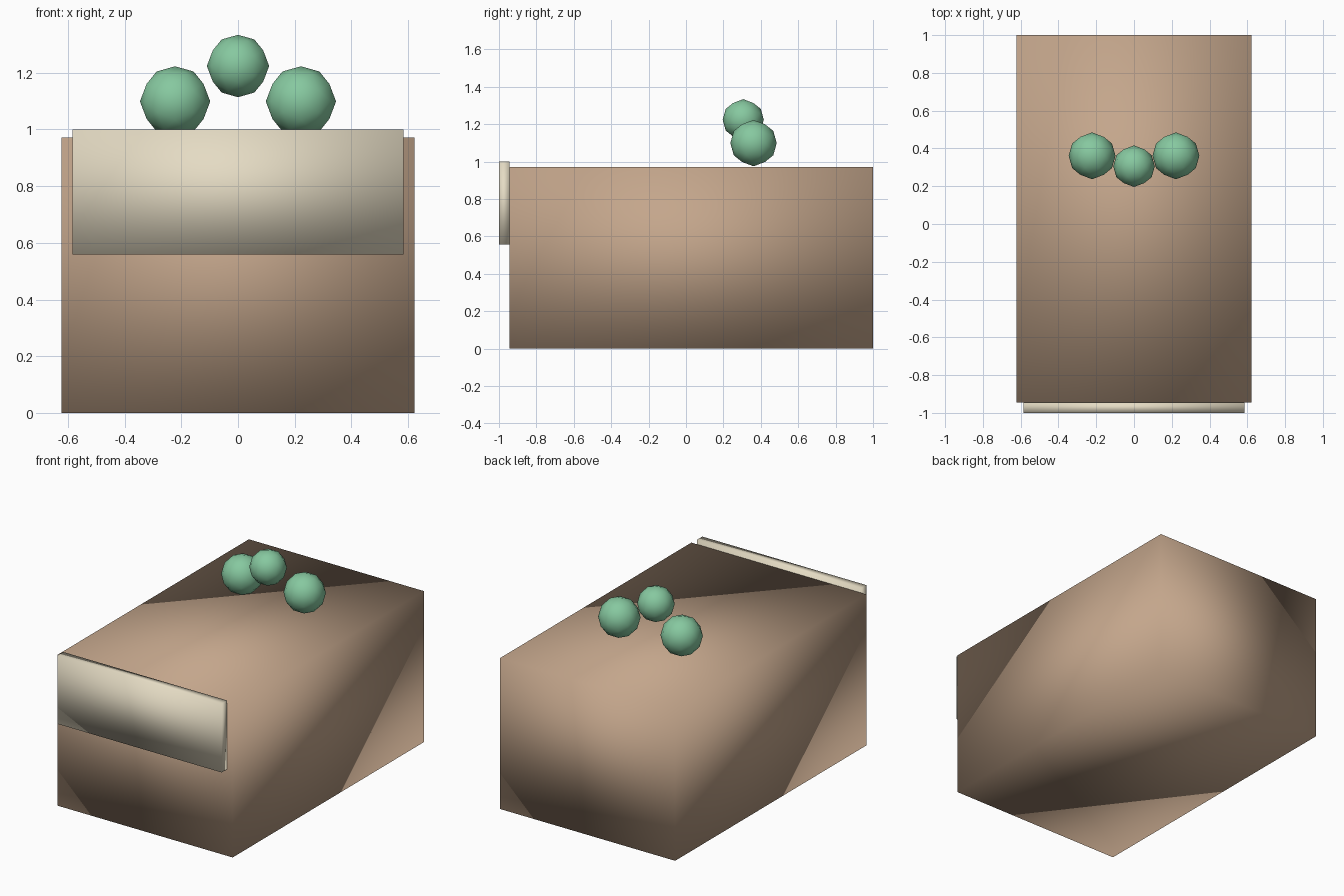
import bpy
import bmesh
from math import radians
from mathutils import Matrix

if "Cube" in bpy.data.objects:
    bpy.data.objects.remove(bpy.data.objects["Cube"])


def material(name, rgb):
    mat = bpy.data.materials.new(name)
    mat.diffuse_color = (*rgb, 1)
    mat.use_nodes = True
    mat.node_tree.nodes["Principled BSDF"].inputs["Base Color"].default_value = mat.diffuse_color
    return mat


def add_object(name, bm, mat):
    for f in bm.faces:
        f.smooth = True  # whole model uses soft shared normals
    mesh = bpy.data.meshes.new(name)
    bm.to_mesh(mesh)
    bm.free()
    mesh.materials.append(mat)
    obj = bpy.data.objects.new(name, mesh)
    bpy.context.collection.objects.link(obj)
    return obj


def box(name, lo, hi, mat):
    bm = bmesh.new()
    size = [b - a for a, b in zip(lo, hi)]
    mid = [(a + b) / 2 for a, b in zip(lo, hi)]
    bmesh.ops.create_cube(bm, size=1, matrix=Matrix.LocRotScale(mid, None, size))
    return add_object(name, bm, mat)


def ball(name, centre, radius, mat):
    bm = bmesh.new()
    # turned so that the widest points lie on the axes
    turn = Matrix.Rotation(radians(-31.717), 4, 'Y')
    bmesh.ops.create_icosphere(bm, subdivisions=2, radius=radius,
                               matrix=Matrix.Translation(centre) @ turn)
    return add_object(name, bm, mat)


wood = material("brown", (0.55, 0.38, 0.26))
cream = material("cream", (0.78, 0.71, 0.55))
green = material("green", (0.24, 0.58, 0.35))

# main block and front panel
box("body", (-0.623, -0.944, 0), (0.623, 1, 0.972), wood)
box("front_panel", (-0.584, -1, 0.558), (0.584, -0.944, 1), cream)

# cluster of round fruit on top
for side, label in ((-1, "left"), (1, "right")):
    ball(f"{label}_ball", (side * 0.222, 0.361, 1.099), 0.124, green)
ball("middle_ball", (0, 0.306, 1.224), 0.11, green)
